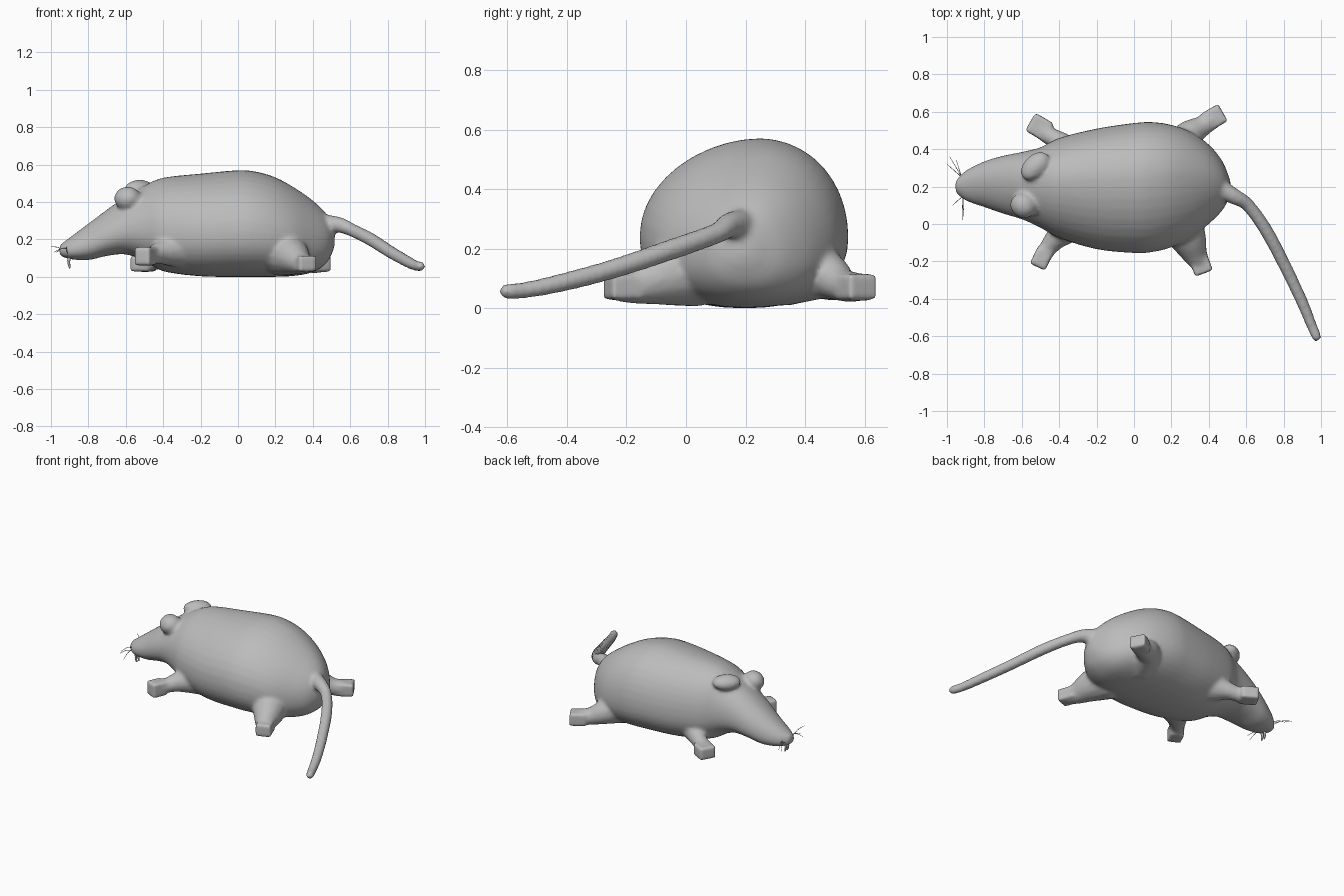
import bpy, bmesh, math
from mathutils import Vector, Matrix

old = bpy.data.objects.get("Cube")
if old:
    bpy.data.objects.remove(old)

grey = bpy.data.materials.new("plain_grey")
grey.use_nodes = True
grey.diffuse_color = (0.5, 0.5, 0.5, 1)
grey.node_tree.nodes["Principled BSDF"].inputs["Base Color"].default_value = (0.5, 0.5, 0.5, 1)


def make_object(name, bm):
    bmesh.ops.recalc_face_normals(bm, faces=bm.faces)
    for f in bm.faces:
        f.smooth = True
    mesh = bpy.data.meshes.new(name)
    bm.to_mesh(mesh)
    bm.free()
    mesh.materials.append(grey)
    obj = bpy.data.objects.new(name, mesh)
    bpy.context.collection.objects.link(obj)
    return obj


def loft(bm, rings):
    """Skin a list of point rings and close both ends."""
    loops = [[bm.verts.new(p) for p in ring] for ring in rings]
    n = len(loops[0])
    for a, b in zip(loops, loops[1:]):
        for i in range(n):
            j = (i + 1) % n
            bm.faces.new((a[i], a[j], b[j], b[i]))
    bm.faces.new(loops[0])
    bm.faces.new(loops[-1])


def smooth_path(keys, steps=5):
    """Catmull-Rom interpolation of key tuples."""
    k = [Vector(p) for p in keys]
    k = [k[0]] + k + [k[-1]]
    out = []
    for a, b, c, d in zip(k, k[1:], k[2:], k[3:]):
        for s in range(steps):
            t = s / steps
            out.append(0.5 * (2 * b + (c - a) * t + (2 * a - 5 * b + 4 * c - d) * t * t
                              + (3 * b - a - 3 * c + d) * t ** 3))
    return out + [k[-1]]


def tube(bm, keys, sides=14):
    """Round tube along (x, y, z, radius) keys with domed ends."""
    path = smooth_path(keys)
    pts = [p.to_3d() for p in path]
    rad = [p[3] for p in path]
    rings = []
    last = len(pts) - 1
    for i, p in enumerate(pts):
        d = (pts[min(i + 1, last)] - pts[max(i - 1, 0)]).normalized()
        q = d.to_track_quat('Z', 'Y')
        circle = [q @ Vector((math.cos(a), math.sin(a), 0))
                  for a in (2 * math.pi * s / sides for s in range(sides))]
        layers = [(0, 1)]
        if i == 0:
            layers = [(-0.9, 0.4), (-0.6, 0.8), (0, 1)]
        elif i == last:
            layers = [(0, 1), (0.6, 0.8), (0.9, 0.4)]
        for along, size in layers:
            rings.append([p + rad[i] * (d * along + c * size) for c in circle])
    loft(bm, rings)


def ellipsoid(bm, centre, size, turn, tilt):
    m = (Matrix.Translation(centre) @ Matrix.Rotation(math.radians(turn), 4, 'Z')
         @ Matrix.Rotation(math.radians(tilt), 4, 'X') @ Matrix.Diagonal((*size, 1)))
    bmesh.ops.create_uvsphere(bm, u_segments=24, v_segments=16, radius=1, matrix=m)


def paw(bm, centre, size, turn):
    """Blocky foot, rounded later by the softening."""
    m = (Matrix.Translation(centre) @ Matrix.Rotation(math.radians(turn), 4, 'Z')
         @ Matrix.Diagonal((*size, 1)))
    bmesh.ops.create_cube(bm, size=1, matrix=m)


# Torso and head sections: x, low y, high y, bottom z, top z
sections = [
    (-0.955, 0.17, 0.23, 0.115, 0.17), (-0.9, 0.125, 0.285, 0.095, 0.21),
    (-0.8, 0.09, 0.335, 0.09, 0.285), (-0.7, 0.055, 0.365, 0.112, 0.36),
    (-0.6, 0.025, 0.385, 0.12, 0.43), (-0.5, -0.02, 0.41, 0.085, 0.488),
    (-0.4, -0.075, 0.46, 0.03, 0.53), (-0.2, -0.135, 0.51, 0.003, 0.552),
    (0, -0.155, 0.54, 0, 0.57), (0.1, -0.15, 0.545, 0, 0.562),
    (0.2, -0.125, 0.53, 0, 0.532), (0.3, -0.08, 0.495, 0.005, 0.478),
    (0.4, 0, 0.425, 0.025, 0.408), (0.47, 0.07, 0.34, 0.07, 0.34),
    (0.505, 0.13, 0.26, 0.13, 0.275), (0.517, 0.17, 0.22, 0.17, 0.23),
]
rings = []
for x, y0, y1, z0, z1 in smooth_path(sections):
    yc, w = (y0 + y1) / 2, (y1 - y0) / 2
    zc = z0 + (z1 - z0) * 0.42
    ring = []
    for s in range(40):
        a = 2 * math.pi * s / 40
        c, v = math.cos(a), math.sin(a)
        # The back peaks toward the left, with a steeper slope on that side
        power = 0.88 if v < 0 else 1.12 if c > 0 else 0.97
        height = (z1 - zc) if v > 0 else (zc - z0)
        lean = 0.06 * max(v, 0) ** 2 * w / 0.35
        ring.append((x, yc + w * math.copysign(abs(c) ** power, c) + lean,
                     zc + height * math.copysign(abs(v) ** min(power, 1), v)))
    rings.append(ring)
bm = bmesh.new()
loft(bm, rings)

# Four splayed legs, each from hip or shoulder to foot
tube(bm, [(-0.31, 0.02, 0.15, 0.11), (-0.41, -0.07, 0.13, 0.065),
          (-0.46, -0.13, 0.115, 0.048), (-0.49, -0.175, 0.11, 0.048)])
paw(bm, (-0.495, -0.185, 0.11), (0.1, 0.09, 0.1), 65)
tube(bm, [(-0.31, 0.35, 0.14, 0.11), (-0.4, 0.44, 0.1, 0.058),
          (-0.46, 0.475, 0.08, 0.048), (-0.5, 0.51, 0.07, 0.048)])
paw(bm, (-0.505, 0.518, 0.07), (0.115, 0.11, 0.085), -30)
tube(bm, [(0.24, 0.02, 0.13, 0.13), (0.29, -0.08, 0.105, 0.1),
          (0.325, -0.16, 0.08, 0.07), (0.35, -0.2, 0.07, 0.055)])
paw(bm, (0.355, -0.21, 0.07), (0.1, 0.115, 0.085), 20)
tube(bm, [(0.24, 0.36, 0.14, 0.14), (0.29, 0.47, 0.11, 0.085),
          (0.36, 0.52, 0.08, 0.058), (0.42, 0.56, 0.07, 0.052)])
paw(bm, (0.43, 0.57, 0.07), (0.105, 0.105, 0.09), 30)

# Rounded ears, the near one blending into the neck, and the root of the tail
ellipsoid(bm, (-0.592, 0.098, 0.42), (0.072, 0.068, 0.062), -35, 30)
ellipsoid(bm, (-0.55, 0.12, 0.39), (0.08, 0.07, 0.06), -35, 30)
ellipsoid(bm, (-0.53, 0.31, 0.472), (0.092, 0.06, 0.046), 45, -15)
ellipsoid(bm, (0.5, 0.17, 0.275), (0.05, 0.045, 0.048), -30, 0)

# Tail
tube(bm, [(0.46, 0.19, 0.285, 0.05), (0.54, 0.145, 0.278, 0.043),
          (0.61, 0.1, 0.25, 0.036), (0.71, -0.04, 0.2, 0.036),
          (0.82, -0.25, 0.13, 0.034), (0.9, -0.42, 0.085, 0.032),
          (0.945, -0.53, 0.062, 0.029), (0.976, -0.603, 0.056, 0.027)])

# Fuse everything into one skin and soften the joins
body = make_object("rodent_body", bm)
remesh = body.modifiers.new("fuse", 'REMESH')
remesh.mode = 'VOXEL'
remesh.voxel_size = 0.011
remesh.use_smooth_shade = True
soften = body.modifiers.new("soften", 'SMOOTH')
soften.factor = 0.5
soften.iterations = 10

# Front teeth hanging under the nose
bm = bmesh.new()
for y in (0.17, 0.195):
    tube(bm, [(-0.9, y, 0.12, 0.01), (-0.905, y, 0.08, 0.008), (-0.9, y, 0.05, 0.005)], 8)
make_object("front_teeth", bm)

# Fine whiskers on both cheeks
whiskers = {
    "left_whiskers": ((-0.92, 0.25, 0.14), [(-1.0, 0.32, 0.16), (-0.985, 0.36, 0.13), (-0.95, 0.34, 0.12)]),
    "right_whiskers": ((-0.915, 0.15, 0.14), [(-0.92, 0.01, 0.16), (-0.91, 0.04, 0.11), (-0.97, 0.1, 0.13)]),
}
for name, (root, tips) in whiskers.items():
    bm = bmesh.new()
    for i, tip in enumerate(tips):
        a, b = Vector(root) + Vector((0, 0, 0.01 * (i - 1))), Vector(tip)
        mid = (a + b) / 2 + Vector((0, 0, 0.012))
        tube(bm, [(*a, 0.002), (*mid, 0.0018), (*b, 0.0012)], 5)
    make_object(name, bm)
